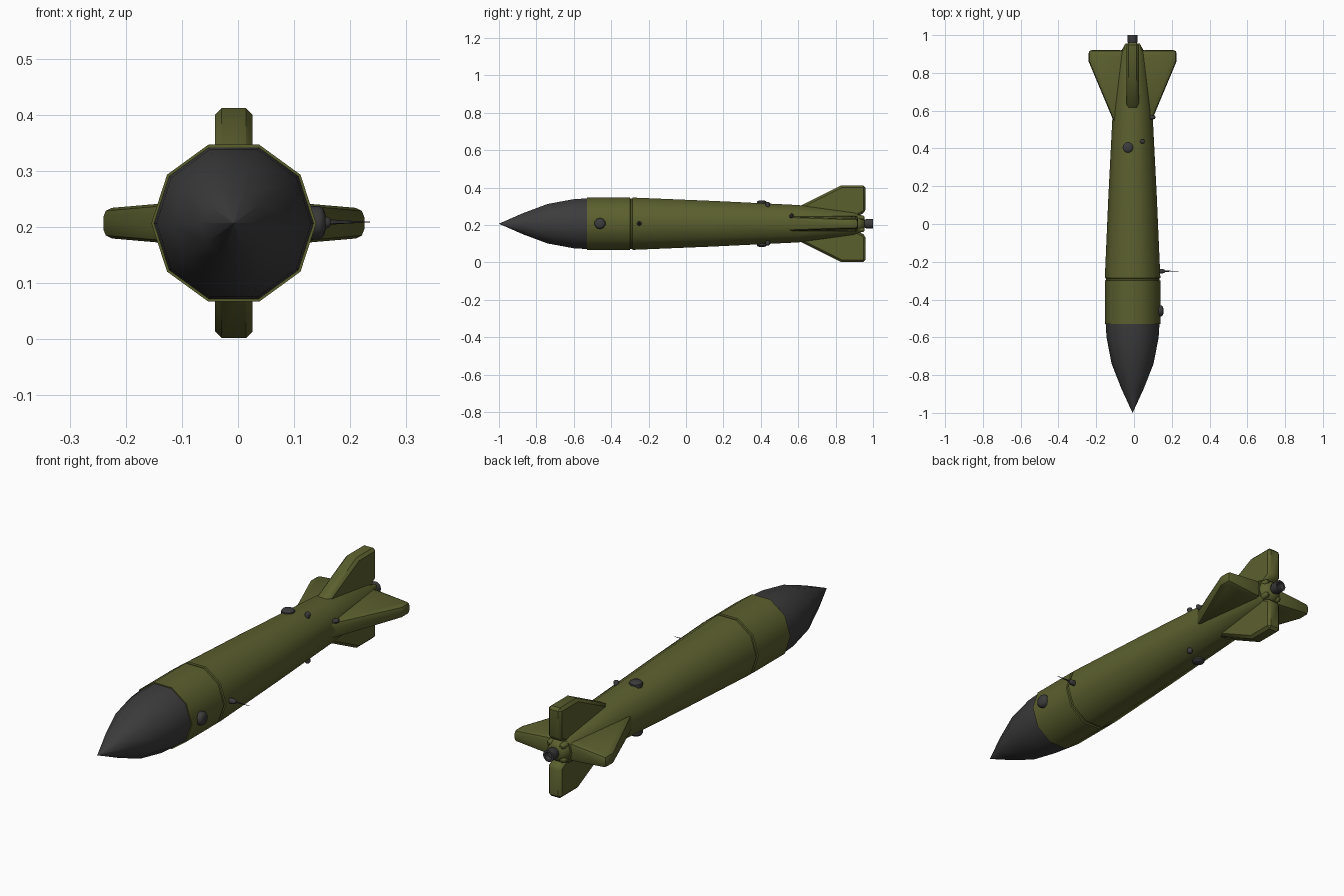
import bpy, bmesh, math
from mathutils import Matrix, Vector

cube = bpy.data.objects.get("Cube")
if cube:
    bpy.data.objects.remove(cube, do_unlink=True)

AXIS = Vector((-0.0075, 0, 0.207))   # centre line of the body
SIDES = 10


def material(name, color):
    m = bpy.data.materials.new(name)
    m.use_nodes = True
    m.diffuse_color = (*color, 1)
    m.node_tree.nodes["Principled BSDF"].inputs["Base Color"].default_value = (*color, 1)
    return m


olive = material("olive green", (0.105, 0.115, 0.027))
dark = material("dark grey", (0.045, 0.045, 0.045))


def finish(name, bm, mat, angle, bevel=0, segments=1):
    bmesh.ops.remove_doubles(bm, verts=bm.verts, dist=1e-5)
    bmesh.ops.recalc_face_normals(bm, faces=bm.faces)
    mesh = bpy.data.meshes.new(name)
    bm.to_mesh(mesh)
    bm.free()
    ob = bpy.data.objects.new(name, mesh)
    bpy.context.collection.objects.link(ob)
    mesh.materials.append(mat)
    bpy.ops.object.select_all(action="DESELECT")
    ob.select_set(True)
    bpy.context.view_layer.objects.active = ob
    if bevel:
        mod = ob.modifiers.new("rounded edges", "BEVEL")
        mod.width, mod.segments, mod.limit_method = bevel, segments, "ANGLE"
        bpy.ops.object.modifier_apply(modifier=mod.name)
    bpy.ops.object.shade_smooth_by_angle(angle=math.radians(angle))
    return ob


def lathe(name, profile, mat, origin=AXIS, direction=(0, 1, 0), sides=SIDES, angle=50):
    """Turn (distance, radius) points round an axis through origin."""
    d = Vector(direction).normalized()
    u = Vector((1, 0, 0)) if abs(d.x) < 0.7 else Vector((0, 0, 1))
    u = (u - d * u.dot(d)).normalized()
    w = d.cross(u)
    bm = bmesh.new()
    rings = []
    for dist, r in profile:
        ring = []
        for i in range(sides):
            a = 2 * math.pi * i / sides
            ring.append(bm.verts.new(Vector(origin) + d * dist
                                     + (u * math.cos(a) + w * math.sin(a)) * max(r, 0.0004)))
        rings.append(ring)
    for a, b in zip(rings, rings[1:]):
        for i in range(sides):
            j = (i + 1) % sides
            bm.faces.new((a[i], a[j], b[j], b[i]))
    bm.faces.new(rings[0])
    bm.faces.new(rings[-1])
    return finish(name, bm, mat, angle)


# Nose cone
lathe("nose_cone", [(-1, 0), (-0.87, 0.06), (-0.74, 0.111), (-0.6, 0.138), (-0.525, 0.1425)], dark)

# Body: front section, seam groove, tapering rear section
lathe("front_section", [(-0.53, 0.139), (-0.53, 0.147), (-0.3, 0.147), (-0.297, 0.141)], olive)
lathe("seam_groove", [(-0.31, 0.1415), (-0.27, 0.1415)], olive)
lathe("rear_section", [(-0.288, 0.141), (-0.285, 0.147), (0.15, 0.128), (0.6, 0.105),
                       (0.9, 0.07), (0.92, 0.062)], olive)

# Tail collar and nozzle
lathe("tail_collar", [(0.9, 0.058), (0.925, 0.055), (0.95, 0.04), (0.955, 0.02)], olive)
lathe("tail_nozzle", [(0.94, 0.02), (0.955, 0.022), (0.965, 0.027), (1, 0.027),
                      (1, 0.018), (0.98, 0.016)], dark, angle=40)


def fin(name, outline, root_t, tip_t, roll, bevel, segments):
    """Tapered plate from (y, radius) outline, rolled round the body axis."""
    reach = max(r for _, r in outline)
    bm = bmesh.new()
    sheets = []
    for s in (-1, 1):
        sheets.append([bm.verts.new((s * (root_t + (tip_t - root_t) * r / reach) / 2, y, r))
                       for y, r in outline])
        bm.faces.new(sheets[-1])
    a, b = sheets
    for i in range(len(a)):
        j = (i + 1) % len(a)
        bm.faces.new((a[i], a[j], b[j], b[i]))
    bm.transform(Matrix.Translation(AXIS) @ Matrix.Rotation(math.radians(roll), 4, "Y"))
    return finish(name, bm, olive, 35, bevel, segments)


# Four tail fins
upright = [(0.6, 0.03), (0.6, 0.09), (0.83, 0.205), (0.96, 0.205), (0.96, 0.063), (0.9, 0.03)]
level = [(0.52, 0.03), (0.52, 0.09), (0.86, 0.2325), (0.92, 0.2325), (0.92, 0.05), (0.88, 0.03)]
for name, roll in (("top_fin", 0), ("bottom_fin", 180)):
    fin(name, upright, 0.067, 0.067, roll, 0.012, 1)
for name, roll in (("left_fin", 90), ("right_fin", -90)):
    fin(name, level, 0.092, 0.052, roll, 0.015, 2)

# Small lugs bridging the fins and the collar
for i in range(4):
    a = math.radians(45 + 90 * i)
    out = Vector((math.cos(a), 0, math.sin(a)))
    lathe(f"tail_lug_{i + 1}", [(0, 0.016), (0.045, 0.013), (0.055, 0.006)], olive,
          AXIS + out * 0.045 + Vector((0, 0.9, 0)), sides=8)


def stud(name, pos, direction, radius, height):
    lathe(name, [(-0.02, radius), (height * 0.5, radius), (height * 0.85, radius * 0.8),
                 (height, radius * 0.45)], dark, pos, direction, sides=10, angle=40)


# Side port and probe
stud("side_port", (0.135, -0.46, 0.208), (1, 0, 0), 0.03, 0.021)
stud("probe_base", (0.137, -0.25, 0.208), (1, 0, 0), 0.012, 0.028)
lathe("probe_needle", [(0, 0.005), (0.03, 0.003), (0.075, 0.0006)], dark,
      (0.16, -0.25, 0.209), (1, 0, 0), sides=6)

# Ports above and below the rear section
for place, s in (("top", 1), ("bottom", -1)):
    stud(place + "_port", (-0.032, 0.405, 0.207 + s * 0.107), (0, 0, s), 0.028, 0.017)
    stud(place + "_small_port", (0.043, 0.437, 0.207 + s * 0.1), (0.3, 0, s), 0.012, 0.016)

# Small stud ahead of the left fin
stud("fin_root_stud", (0.092, 0.565, 0.246), (0.9, 0, 0.4), 0.011, 0.022)
